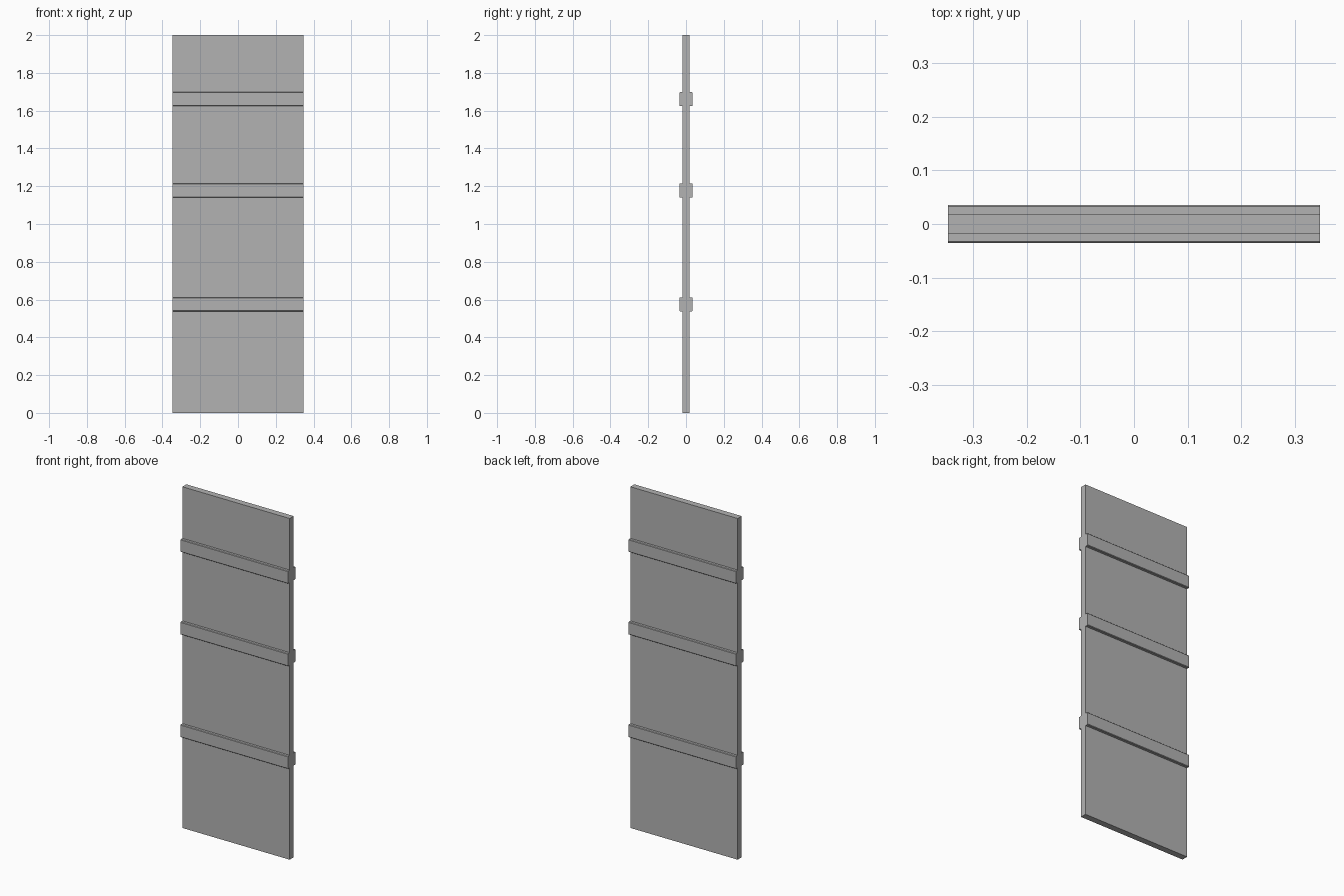
import bpy
import bmesh

cube = bpy.data.objects.get("Cube")
if cube:
    bpy.data.objects.remove(cube, do_unlink=True)

WIDTH = 0.696
GREY = (0.45, 0.45, 0.45, 1.0)

grey = bpy.data.materials.new("plain grey")
grey.use_nodes = True
grey.diffuse_color = GREY
grey.node_tree.nodes["Principled BSDF"].inputs["Base Color"].default_value = GREY


def extrude_profile(name, profile, z):
    """Sweep a (y, z) outline across the full width of the panel."""
    bm = bmesh.new()
    face = bm.faces.new([bm.verts.new((-WIDTH / 2, y, h)) for y, h in profile])
    swept = bmesh.ops.extrude_face_region(bm, geom=[face])
    verts = [v for v in swept["geom"] if isinstance(v, bmesh.types.BMVert)]
    bmesh.ops.translate(bm, vec=(WIDTH, 0, 0), verts=verts)
    bmesh.ops.recalc_face_normals(bm, faces=bm.faces)
    mesh = bpy.data.meshes.new(name)
    bm.to_mesh(mesh)
    bm.free()
    mesh.materials.append(grey)
    obj = bpy.data.objects.new(name, mesh)
    obj.location.z = z
    bpy.context.collection.objects.link(obj)


# Flat upright panel
t = 0.0185
extrude_profile("panel", [(-t, 0), (t, 0), (t, 2), (-t, 2)], 0)

# Horizontal rails on both faces, with narrow chamfers on the outer long edges
inner, outer, half, cut = t, 0.0355, 0.037, 0.003
for level, z in (("lower", 0.575), ("middle", 1.177), ("upper", 1.661)):
    for side, s in (("front", -1), ("back", 1)):
        outline = [(inner, -half), (outer - cut, -half), (outer, -half + cut),
                   (outer, half - cut), (outer - cut, half), (inner, half)]
        extrude_profile(f"{level}_{side}_rail", [(s * y, h) for y, h in outline], z)
